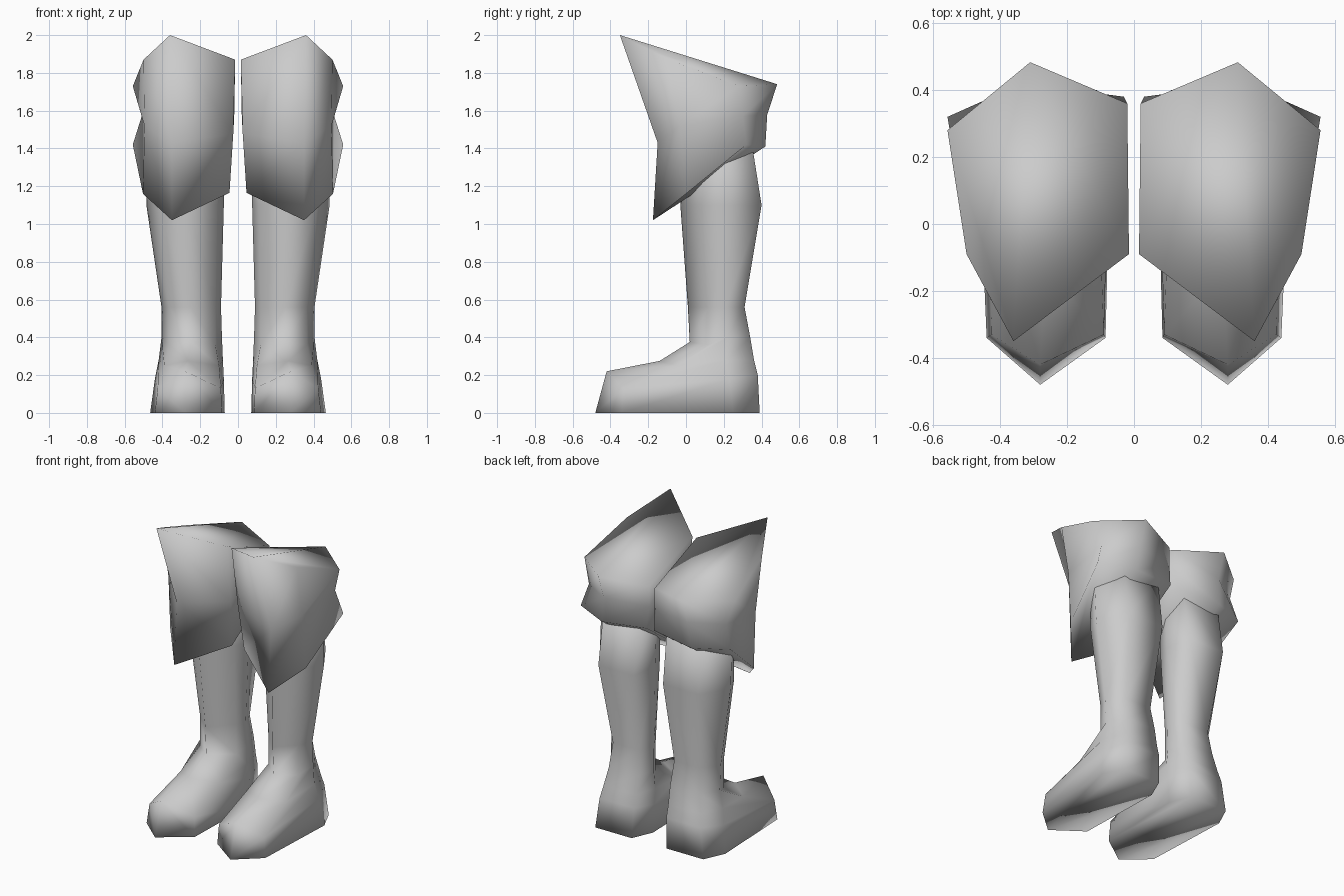
import bpy, bmesh

grey = bpy.data.materials.new("plain grey")
grey.diffuse_color = (0.6, 0.6, 0.6, 1)


def loft(name, rings):
    """Skin equal-sided rings, cap both ends, mirror to the other leg."""
    bm = bmesh.new()
    loops = [[bm.verts.new(p) for p in ring] for ring in rings]
    n = len(rings[0])
    for a, b in zip(loops, loops[1:]):
        for i in range(n):
            j = (i + 1) % n
            bm.faces.new((a[i], a[j], b[j], b[i]))
    for r in (loops[0], loops[-1]):
        # cap split along the front-to-back ridge
        bm.faces.new(r[:4])
        bm.faces.new(r[3:] + r[:1])
    bmesh.ops.recalc_face_normals(bm, faces=bm.faces)
    for f in bm.faces:
        f.smooth = True
    mesh = bpy.data.meshes.new(name)
    bm.to_mesh(mesh)
    bm.free()
    mesh.materials.append(grey)
    obj = bpy.data.objects.new(name, mesh)
    bpy.context.collection.objects.link(obj)
    obj.modifiers.new("mirror", 'MIRROR').use_mirror_merge = False
    return obj


# ring order: front, outer front, outer side, outer heel,
#             inner heel, inner side, inner front
# boots: sole, toe, instep, ankle, shin, calf, knee
loft("boots", [
    [(.28, -.48, 0), (.44, -.34, 0), (.465, .25, 0), (.40, .39, 0),
     (.13, .39, 0), (.07, .25, 0), (.085, -.34, 0)],
    [(.28, -.42, .22), (.425, -.33, .13), (.44, .23, .18), (.375, .38, .20),
     (.12, .38, .20), (.075, .23, .18), (.09, -.33, .13)],
    [(.265, -.14, .275), (.39, -.05, .25), (.42, .21, .28), (.36, .36, .28),
     (.12, .36, .28), (.08, .21, .28), (.10, -.05, .25)],
    [(.25, .02, .375), (.365, .12, .36), (.405, .22, .40), (.335, .34, .40),
     (.12, .34, .40), (.085, .22, .40), (.12, .15, .36)],
    [(.25, .01, .56), (.365, .12, .56), (.405, .21, .56), (.325, .31, .56),
     (.13, .31, .56), (.09, .21, .56), (.12, .15, .56)],
    [(.27, -.03, 1.10), (.42, .09, 1.10), (.485, .22, 1.10), (.37, .40, 1.10),
     (.11, .40, 1.10), (.075, .22, 1.10), (.11, .12, 1.10)],
    [(.27, -.04, 1.45), (.42, .09, 1.45), (.485, .20, 1.45), (.37, .345, 1.45),
     (.10, .345, 1.45), (.075, .20, 1.45), (.11, .12, 1.45)],
])

# flared knee cuffs: lower rim, waist, upper rim
# ring order: front, outer front, outer back, back, inner back, inner front
loft("knee_cuffs", [
    [(.35, -.175, 1.02), (.503, .0, 1.16), (.557, .32, 1.42),
     (.33, .42, 1.41), (.03, .38, 1.43), (.045, .0, 1.165)],
    [(.35, -.15, 1.43), (.495, -.03, 1.52), (.51, .30, 1.57),
     (.31, .43, 1.58), (.02, .36, 1.57), (.025, -.04, 1.48)],
    [(.36, -.35, 2.0), (.50, -.09, 1.87), (.557, .28, 1.73),
     (.31, .483, 1.74), (.02, .36, 1.705), (.015, -.09, 1.87)],
])
